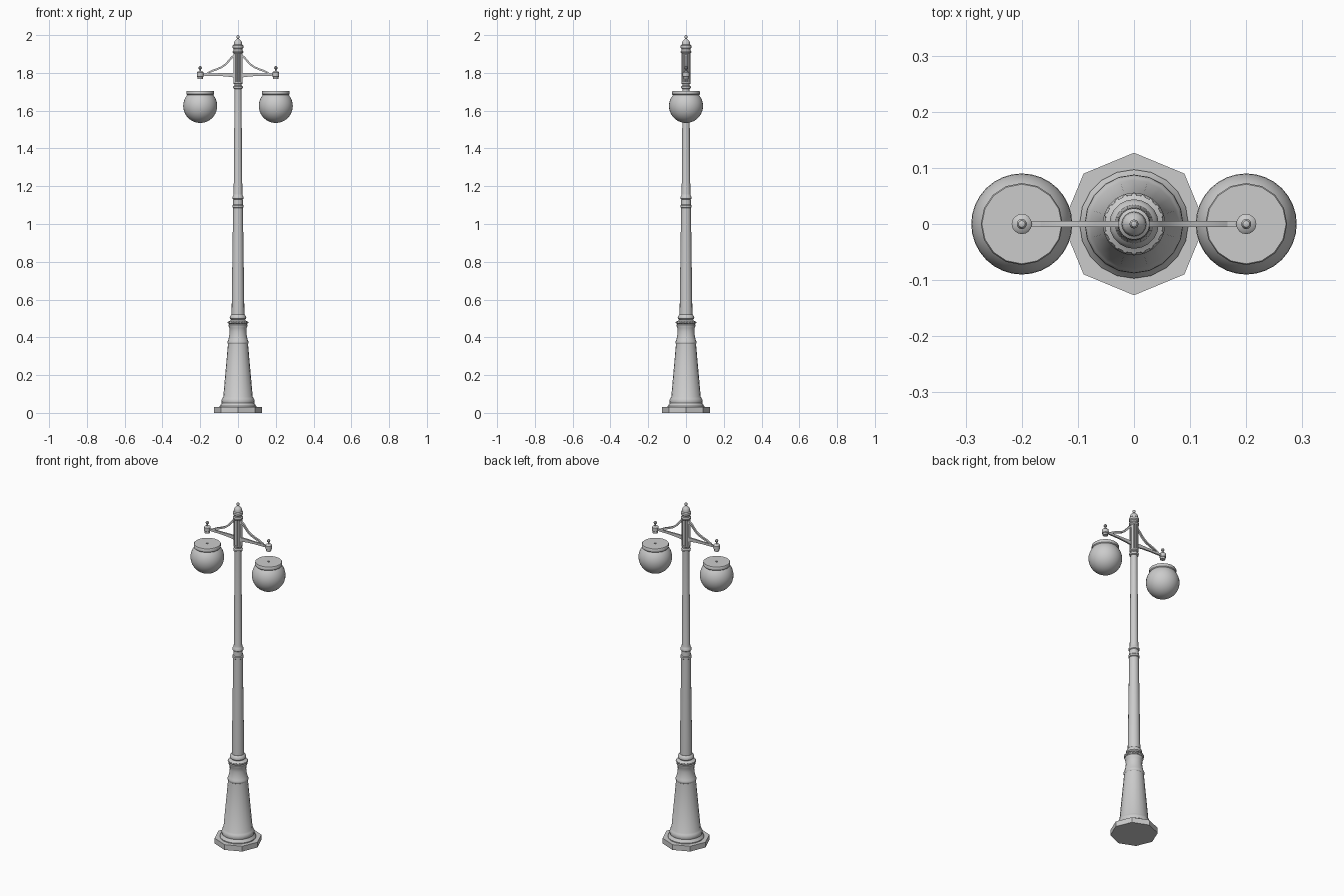
import bpy, bmesh, math
from mathutils import Vector


def finish(name, bm, angle=35):
    bmesh.ops.remove_doubles(bm, verts=bm.verts, dist=1e-5)
    bmesh.ops.recalc_face_normals(bm, faces=bm.faces)
    me = bpy.data.meshes.new(name)
    bm.to_mesh(me)
    bm.free()
    ob = bpy.data.objects.new(name, me)
    bpy.context.collection.objects.link(ob)
    if angle:
        bpy.ops.object.select_all(action='DESELECT')
        ob.select_set(True)
        bpy.context.view_layer.objects.active = ob
        bpy.ops.object.shade_smooth_by_angle(angle=math.radians(angle))
    return ob


def lathe(name, profile, x=0, segs=16, angle=35):
    """Revolve (radius, z) points about a vertical axis at x."""
    bm = bmesh.new()
    vs = [bm.verts.new((r, 0, z)) for r, z in profile]
    es = [bm.edges.new(p) for p in zip(vs, vs[1:])]
    bmesh.ops.spin(bm, geom=vs + es, cent=(0, 0, 0), axis=(0, 0, 1),
                   angle=math.tau, steps=segs, use_duplicate=False)
    bmesh.ops.translate(bm, verts=bm.verts, vec=(x, 0, 0))
    return finish(name, bm, angle)


def ribbon(name, path, half_y, sx):
    """Extrude an x/z strip given as (x, z, half thickness) along y."""
    bm = bmesh.new()
    n = len(path)
    rings = []
    for i, (x, z, t) in enumerate(path):
        a, b = path[max(i - 1, 0)], path[min(i + 1, n - 1)]
        d = Vector((b[0] - a[0], b[1] - a[1])).normalized() * t
        rings.append([bm.verts.new((sx * (x - d.y * s), y, z + d.x * s))
                      for s, y in ((1, -half_y), (1, half_y), (-1, half_y), (-1, -half_y))])
    for a, b in zip(rings, rings[1:]):
        for k in range(4):
            bm.faces.new((a[k], a[(k + 1) % 4], b[(k + 1) % 4], b[k]))
    bm.faces.new(rings[0])
    bm.faces.new(rings[-1])
    return finish(name, bm, 35)


# Octagonal foot
lathe("foot_plate", [(0, 0), (0.127, 0), (0.127, 0.031), (0, 0.031)], segs=8, angle=0)

# Flared pedestal
lathe("pedestal", [
    (0, 0.03), (0.097, 0.03), (0.097, 0.036), (0.09, 0.045), (0.086, 0.052),
    (0.088, 0.06), (0.087, 0.07), (0.083, 0.078), (0.078, 0.085), (0.053, 0.365),
    (0.056, 0.37), (0.056, 0.377), (0.052, 0.385), (0.046, 0.41), (0.044, 0.43),
    (0.045, 0.45), (0.05, 0.46), (0.05, 0.466), (0.046, 0.47), (0.052, 0.475),
    (0.052, 0.483), (0.043, 0.488), (0.037, 0.493), (0.043, 0.499), (0.044, 0.506),
    (0.04, 0.515), (0.034, 0.522), (0, 0.522)], segs=20)

# Bead collar on top of the pedestal
for i in range(20):
    bm = bmesh.new()
    bmesh.ops.create_uvsphere(bm, u_segments=8, v_segments=6, radius=0.006)
    a = math.tau * i / 20
    bmesh.ops.translate(bm, verts=bm.verts,
                        vec=(0.049 * math.cos(a), 0.049 * math.sin(a), 0.478))
    finish("collar_bead", bm)

# Tapered shaft with middle rings
lathe("shaft", [
    (0, 0.51), (0.034, 0.515), (0.026, 1.085), (0.03, 1.088), (0.03, 1.098),
    (0.026, 1.102), (0.025, 1.13), (0.029, 1.134), (0.029, 1.144), (0.025, 1.15),
    (0.023, 1.16), (0.018, 1.715), (0.025, 1.718), (0.026, 1.728), (0.019, 1.734),
    (0.019, 1.74), (0.025, 1.744), (0.025, 1.752), (0, 1.752)])

# Fluted head column
lathe("head_core", [(0, 1.745), (0.02, 1.745), (0.02, 1.91), (0, 1.91)])
for i in range(12):
    a = math.tau * (i + 0.5) / 12
    bm = bmesh.new()
    bmesh.ops.create_cone(bm, cap_ends=True, segments=6, radius1=0.0045,
                          radius2=0.0045, depth=0.155)
    bmesh.ops.translate(bm, verts=bm.verts,
                        vec=(0.02 * math.cos(a), 0.02 * math.sin(a), 1.828))
    finish("head_rib", bm)

# Crown and finial
lathe("crown_finial", [
    (0, 1.9), (0.022, 1.9), (0.028, 1.908), (0.028, 1.914), (0.023, 1.92),
    (0.023, 1.928), (0.028, 1.933), (0.028, 1.945), (0.022, 1.95), (0.021, 1.962),
    (0.017, 1.97), (0.009, 1.977), (0.005, 1.982), (0.008, 1.987), (0.008, 1.993),
    (0.005, 1.998), (0, 2.0)])

for sx, side in ((-1, "left"), (1, "right")):
    # Horizontal arm, deeper towards the column
    ribbon(side + "_arm", [(0.015, 1.787, 0.012), (0.06, 1.79, 0.009),
                           (0.11, 1.791, 0.007), (0.19, 1.791, 0.006)], 0.0045, sx)
    # Curved brace above the arm
    ribbon(side + "_brace", [
        (0.015, 1.893, 0.006), (0.03, 1.884, 0.006), (0.045, 1.868, 0.005),
        (0.062, 1.848, 0.005), (0.085, 1.831, 0.005), (0.11, 1.82, 0.005),
        (0.135, 1.811, 0.005), (0.155, 1.802, 0.004), (0.165, 1.797, 0.003)], 0.0055, sx)
    # Arm end socket with ball finial
    lathe(side + "_arm_end", [
        (0, 1.768), (0.014, 1.768), (0.014, 1.778), (0.018, 1.781), (0.018, 1.802),
        (0.014, 1.806), (0.005, 1.809), (0.004, 1.818), (0.008, 1.822),
        (0.009, 1.828), (0.006, 1.834), (0, 1.837)], x=sx * 0.2)
    # Globe shade
    globe = [(0.09 * math.sin(math.pi * i / 20), 1.625 - 0.09 * math.cos(math.pi * i / 20))
             for i in range(17)]
    lathe(side + "_globe", globe, x=sx * 0.2, segs=32)
    # Globe cap with a small hole in the top
    lathe(side + "_cap", [
        (0.006, 1.696), (0.006, 1.705), (0.071, 1.705), (0.073, 1.702), (0.073, 1.687),
        (0.068, 1.681), (0.06, 1.681), (0.006, 1.696)], x=sx * 0.2)
